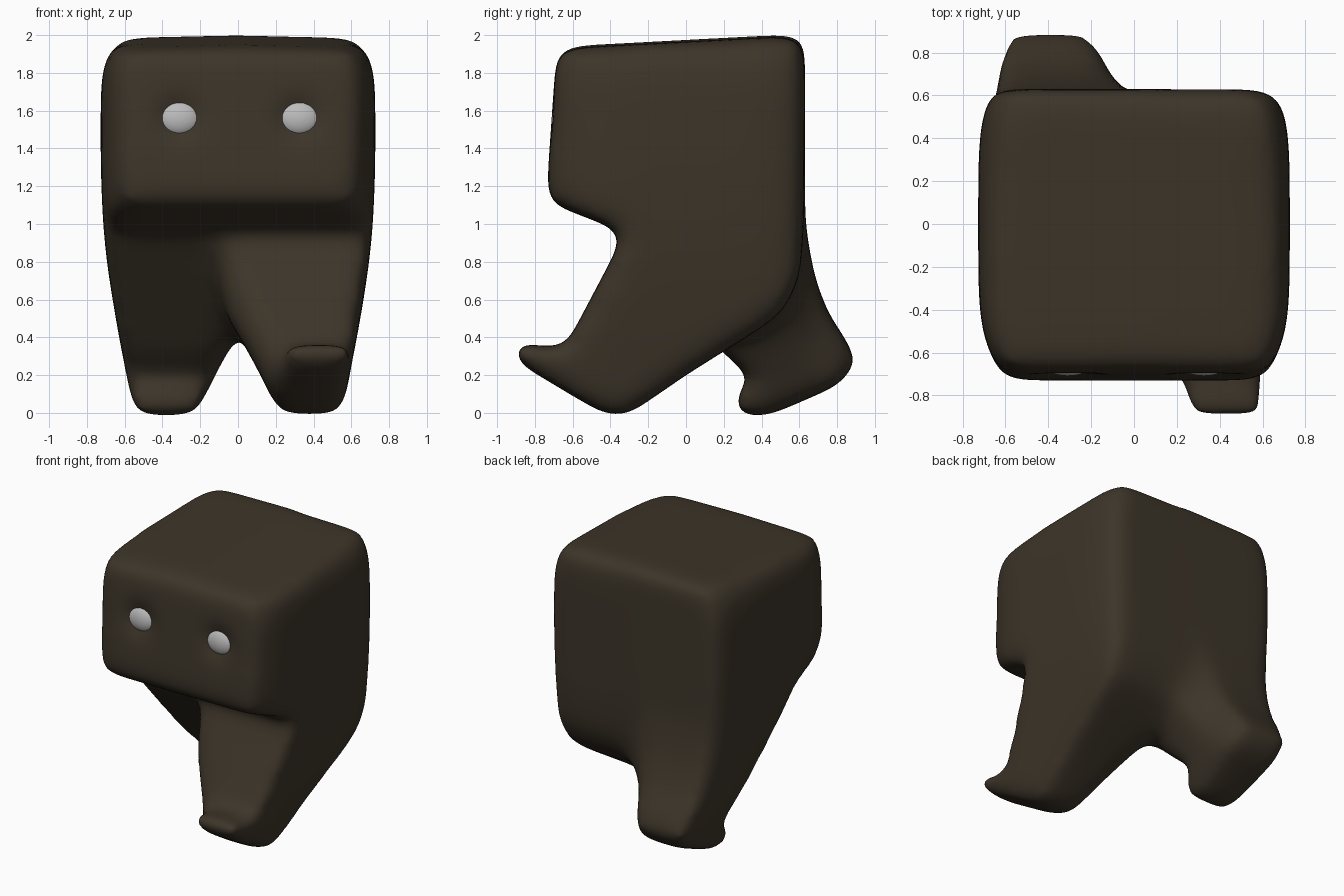
import bpy, bmesh, math
from mathutils import Vector

if "Cube" in bpy.data.objects:
    bpy.data.objects.remove(bpy.data.objects["Cube"])


def material(name, color, roughness):
    m = bpy.data.materials.new(name)
    m.use_nodes = True
    m.diffuse_color = (*color, 1)
    bsdf = m.node_tree.nodes["Principled BSDF"]
    bsdf.inputs["Base Color"].default_value = (*color, 1)
    bsdf.inputs["Roughness"].default_value = roughness
    return m


brown = material("dark brown", (0.046, 0.035, 0.022), 0.8)
grey = material("pale grey", (0.5, 0.5, 0.5), 0.5)


def lookup(table, t):
    """Piecewise linear curve through (position, value) points."""
    if t <= table[0][0]:
        return table[0][1]
    for (a, u), (b, v) in zip(table, table[1:]):
        if t <= b:
            return u + (v - u) * (t - a) / (b - a)
    return table[-1][1]


# Half widths by height: outer flank and inner thigh
OUTER = [(0, .56), (.2, .59), (.4, .63), (.6, .665), (.8, .695), (1, .715),
         (1.3, .727), (1.7, .727), (1.85, .717), (1.93, .69), (2, .64)]
INNER = [(0, .21), (.2, .12), (.4, .01), (.5, -.06), (.65, -.1)]
# Inner narrowing of the shin and toe, and of the heel, by distance from the middle
INNER_FRONT = [(.3, -.1), (.45, -.03), (.6, .12), (.72, .22), (.9, .25)]
INNER_BACK = [(.58, -.1), (.64, .09), (.75, .13), (.9, .2)]
# Rounding of the upright corners by distance from the middle
CORNER = [(.3, 0), (.5, .015), (.6, .05), (.7, .1)]

# Side profiles (y, z): shared head, then a striding leg for each half
HEAD = [(.63, 2.01), (-.685, 1.94), (-.742, 1.115), (-.32, .955)]
FRONT_LEG = [(-.65, .33), (-.915, .39), (-.905, .27), (-.41, -.023), (-.32, -.023),
             (0, .2), (.4, .45), (.52, .54), (.605, .72), (.625, 1)]
BACK_LEG = [(.2, .31), (.35, .19), (.26, .09), (.25, -.025), (.42, -.025),
            (.82, .15), (.905, .27), (.855, .38), (.755, .52), (.68, .72), (.63, 1)]


def half_body(bm, leg, side, inner_end):
    """Extrude one profile sideways and taper it by height."""
    part = bmesh.new()
    face = part.faces.new([part.verts.new((0, y, z)) for y, z in HEAD + leg])
    grown = bmesh.ops.extrude_face_region(part, geom=[face], use_keep_orig=True)
    for v in grown["geom"]:
        if isinstance(v, bmesh.types.BMVert):
            v.co.x = 1
    bmesh.ops.triangulate(part, faces=part.faces[:])
    cuts = [((0, 0, i / 10), (0, 0, 1)) for i in range(20)]
    cuts += [((0, i / 16, 0), (0, 1, 0)) for i in range(-14, 15)]
    for co, no in cuts:
        geom = part.verts[:] + part.edges[:] + part.faces[:]
        bmesh.ops.bisect_plane(part, geom=geom, plane_co=co, plane_no=no)
    for v in part.verts:
        x, y, z = v.co
        inner = lookup(INNER, z)
        if z < 1.02 and y * side < 0:
            inner = max(inner, lookup(inner_end, abs(y)))
        upper = min(1, max(0, (z - .5) / .4))
        outer = lookup(OUTER, z) - upper * lookup(CORNER, abs(y))
        if x > .5 and z > 1.85:  # gently domed crown
            z -= .015
        v.co = (side * (outer if x > .5 else inner), y, z)
    bmesh.ops.recalc_face_normals(part, faces=part.faces[:])
    temp = bpy.data.meshes.new("half")
    part.to_mesh(temp)
    part.free()
    bm.from_mesh(temp)
    bpy.data.meshes.remove(temp)


# Body: both halves fused and rounded off
bm = bmesh.new()
half_body(bm, FRONT_LEG, 1, INNER_FRONT)
half_body(bm, BACK_LEG, -1, INNER_BACK)
mesh = bpy.data.meshes.new("body")
bm.to_mesh(mesh)
bm.free()
body = bpy.data.objects.new("body", mesh)
bpy.context.collection.objects.link(body)
fuse = body.modifiers.new("fuse", 'REMESH')
fuse.mode = 'VOXEL'
fuse.voxel_size = .03
rounding = body.modifiers.new("rounding", 'SMOOTH')
rounding.factor = .5
rounding.iterations = 72
bpy.context.view_layer.update()
graph = bpy.context.evaluated_depsgraph_get()
mesh = bpy.data.meshes.new_from_object(body.evaluated_get(graph))
body.modifiers.clear()
body.data = mesh

# Eyes, each sunk in a shallow socket
for name, x in (("right_eye", -.31), ("left_eye", .325)):
    center = Vector((x, 1.56))

    def distance(v):
        return (Vector((v.co.x, v.co.z)) - center).length

    front = [v for v in mesh.vertices if v.co.y < -.4 and distance(v) < .3]
    surface = min(front, key=distance).co.y
    for v in front:
        v.co.y += .05 * math.exp(-(distance(v) / .11) ** 2)
    bpy.ops.mesh.primitive_uv_sphere_add(
        segments=32, ring_count=16, location=(x, surface + .058, 1.56),
        rotation=(-.06, 0, 0))
    eye = bpy.context.object
    eye.name = name
    eye.scale = (.112, .055, .093)
    eye.data.materials.append(grey)
    bpy.ops.object.shade_smooth()

mesh.materials.clear()
mesh.materials.append(brown)
for p in mesh.polygons:
    p.use_smooth = True
    p.material_index = 0
mesh.update()
